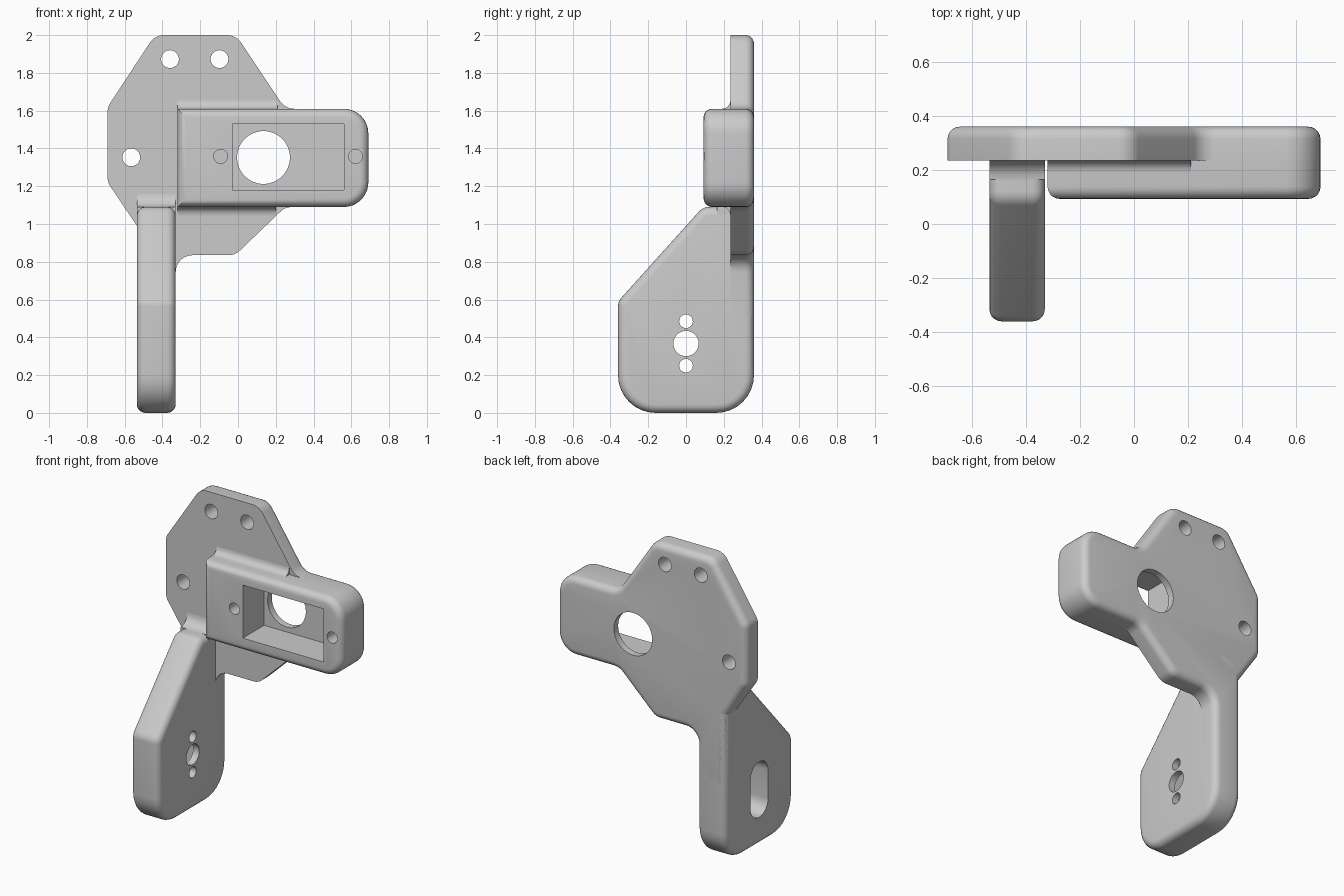
import bpy, bmesh, math
from mathutils import Vector

if "Cube" in bpy.data.objects:
    bpy.data.objects.remove(bpy.data.objects["Cube"], do_unlink=True)

grey = bpy.data.materials.new("plain grey")
grey.use_nodes = True
grey.diffuse_color = (0.6, 0.6, 0.6, 1)
grey.node_tree.nodes["Principled BSDF"].inputs["Base Color"].default_value = (0.6, 0.6, 0.6, 1)


def rounded(corners, steps=8):
    """Outline from (u, v, radius) corners, with an arc at each corner of radius > 0."""
    out = []
    for i, (u, v, r) in enumerate(corners):
        p = Vector((u, v))
        if r == 0:
            out.append(p)
            continue
        a = (Vector(corners[i - 1][:2]) - p).normalized()
        b = (Vector(corners[(i + 1) % len(corners)][:2]) - p).normalized()
        half = a.angle(b) / 2
        centre = p + (a + b).normalized() * (r / math.sin(half))
        start = p + a * (r / math.tan(half)) - centre
        end = p + b * (r / math.tan(half)) - centre
        sweep = math.pi - 2 * half
        for k in range(steps + 1):
            t = sweep * k / steps
            out.append(centre + (start * math.sin(sweep - t) + end * math.sin(t)) / math.sin(sweep))
    return out


def prism(name, outline, axis, lo, hi, round_lo=0, round_hi=0):
    """Extrude an outline along x (outline in y, z) or y (outline in x, z), rounding its rims."""
    bm = bmesh.new()

    def place(p, d):
        return (d, p[0], p[1]) if axis == 0 else (p[0], d, p[1])

    low = [bm.verts.new(place(p, lo)) for p in outline]
    high = [bm.verts.new(place(p, hi)) for p in outline]
    caps = [bm.faces.new(low), bm.faces.new(high)]
    n = len(outline)
    for i in range(n):
        j = (i + 1) % n
        bm.faces.new((low[i], low[j], high[j], high[i]))
    bmesh.ops.recalc_face_normals(bm, faces=bm.faces[:])
    rims = [(list(cap.edges), size) for cap, size in zip(caps, (round_lo, round_hi)) if size]
    for edges, size in rims:
        bmesh.ops.bevel(bm, geom=edges, offset=size, offset_type='OFFSET',
                        segments=5, profile=0.5, affect='EDGES', clamp_overlap=False)
    mesh = bpy.data.meshes.new(name)
    bm.to_mesh(mesh)
    bm.free()
    mesh.materials.append(grey)
    obj = bpy.data.objects.new(name, mesh)
    bpy.context.collection.objects.link(obj)
    return obj


def disc(u, v, r, n=32):
    return [(u + r * math.cos(2 * math.pi * k / n), v + r * math.sin(2 * math.pi * k / n))
            for k in range(n)]


def cut(obj, cutters):
    bpy.context.view_layer.objects.active = obj
    for c in cutters:
        c.hide_render = True
        mod = obj.modifiers.new("cut", 'BOOLEAN')
        mod.operation = 'DIFFERENCE'
        mod.solver = 'EXACT'
        mod.object = c
        bpy.ops.object.modifier_apply(modifier=mod.name)


def cove(name, x0, x1, z, side, r):
    """Concave fillet between a ledge at height z and the plate front."""
    y = PLATE_FRONT
    arc = [(y - r + r * math.cos(t), z + side * (r - r * math.sin(t)))
           for t in (math.pi / 2 * k / 6 for k in range(7))]
    outline = arc[::-1] + [(y + 0.02, z + side * r), (y + 0.02, z - side * 0.04),
                           (y - r, z - side * 0.04)]
    return prism(name, outline, 0, x0, x1)


PLATE_FRONT, BACK = 0.235, 0.36
ARM_L, ARM_R = -0.535, -0.33
EDGE = 0.045

# Back plate: octagon running into the housing and the arm
plate = prism("back_plate", rounded([
    (-0.44, 2.0, 0.09), (-0.01, 2.0, 0.09), (0.25, 1.61, 0.09),
    (0.69, 1.61, 0.13), (0.69, 1.09, 0.13), (0.25, 1.09, 0.09),
    (-0.015, 0.835, 0.09), (ARM_R, 0.835, 0.09), (ARM_R, 0.5, 0),
    (ARM_L, 0.5, 0), (ARM_L, 0.99, 0), (-0.69, 1.22, 0.08), (-0.69, 1.62, 0.08)]),
    1, PLATE_FRONT, BACK, round_hi=EDGE)

# Housing in front of the plate
housing = prism("housing", rounded([
    (-0.32, 1.09, 0), (0.69, 1.09, 0.13), (0.69, 1.61, 0.13), (-0.32, 1.61, 0)]),
    1, 0.093, PLATE_FRONT + 0.01, round_lo=EDGE)

# Side arm
arm = prism("side_arm", rounded([
    (-0.36, 0, 0.2), (0.36, 0, 0.2), (0.36, 1.09, 0), (0.09, 1.09, 0.07), (-0.36, 0.59, 0.07)]),
    0, ARM_L, ARM_R, round_lo=EDGE, round_hi=EDGE)

# Fillets against the plate
fillets = [cove("housing_top_fillet", -0.32, 0.21, 1.61, 1, 0.045),
           cove("housing_bottom_fillet", -0.32, 0.2, 1.09, -1, 0.045),
           cove("arm_top_fillet", ARM_L, ARM_R, 1.09, 1, 0.07)]

# Pocket, shaft hole and blind screw holes
pocket = prism("pocket_cutter", [(-0.03, 1.18), (0.56, 1.18), (0.56, 1.53), (-0.03, 1.53)],
               1, 0, 0.315)
shaft = prism("shaft_cutter", disc(0.135, 1.352, 0.14, 48), 1, 0.2, 0.5)
screws = [prism("screw_cutter", disc(x, 1.358, 0.037), 1, 0, 0.22) for x in (-0.092, 0.622)]
mounts = [prism("mount_cutter", disc(x, z, 0.047), 1, 0, 0.5)
          for x, z in ((-0.36, 1.873), (-0.098, 1.873), (-0.565, 1.353))]
cut(plate, [pocket, shaft] + mounts)
cut(housing, [pocket] + screws)

# Arm slot on the outer side, with three holes through its floor
slot = prism("slot_cutter", rounded([
    (-0.092, 0.185, 0.09), (0.092, 0.185, 0.09), (0.092, 0.55, 0.09), (-0.092, 0.55, 0.09)]),
    0, -0.7, -0.375)
pins = [prism("pin_cutter", disc(0, z, r), 0, -0.45, -0.2)
        for z, r in ((0.367, 0.067), (0.485, 0.036), (0.25, 0.036))]
cut(arm, [slot] + pins)

for c in [pocket, shaft, slot] + screws + mounts + pins:
    bpy.data.objects.remove(c, do_unlink=True)

# Smooth the rounded edges, keep the rest crisp
bpy.ops.object.select_all(action='DESELECT')
for obj in [plate, housing, arm] + fillets:
    obj.select_set(True)
bpy.context.view_layer.objects.active = plate
bpy.ops.object.shade_smooth_by_angle(angle=math.radians(30))
